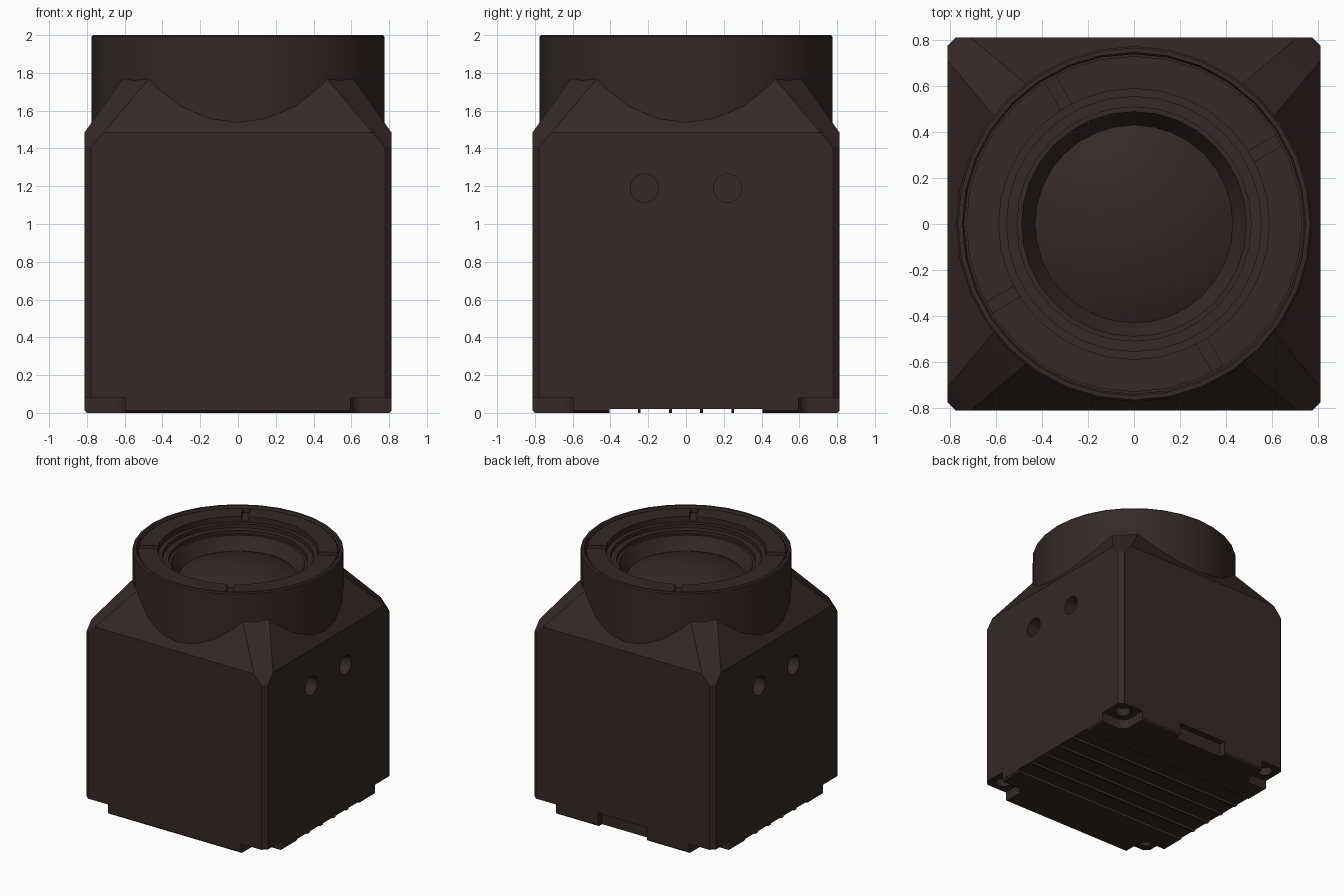
import bpy, bmesh, math
from mathutils import Matrix

if "Cube" in bpy.data.objects:
    bpy.data.objects.remove(bpy.data.objects["Cube"])

mat = bpy.data.materials.new("dark_casing")
mat.diffuse_color = (0.033, 0.022, 0.021, 1)
mat.use_nodes = True
mat.node_tree.nodes["Principled BSDF"].inputs["Base Color"].default_value = mat.diffuse_color


def new_object(name, bm):
    bmesh.ops.recalc_face_normals(bm, faces=bm.faces[:])
    mesh = bpy.data.meshes.new(name)
    bm.to_mesh(mesh)
    bm.free()
    mesh.materials.append(mat)
    ob = bpy.data.objects.new(name, mesh)
    bpy.context.collection.objects.link(ob)
    return ob


def loft(name, rings):
    """Skin between rings of points and cap both ends."""
    bm = bmesh.new()
    rows = [[bm.verts.new(p) for p in ring] for ring in rings]
    n = len(rows[0])
    for a, b in zip(rows, rows[1:]):
        for i in range(n):
            j = (i + 1) % n
            bm.faces.new((a[i], a[j], b[j], b[i]))
    bm.faces.new(rows[0])
    bm.faces.new(rows[-1])
    return new_object(name, bm)


def octagon(h, c, z):
    """Square of half width h with corners cut by c."""
    k = h - c
    return [(x, y, z) for x, y in ((h, -k), (h, k), (k, h), (-k, h),
                                   (-h, k), (-h, -k), (-k, -h), (k, -h))]


def lathe(name, profile, segs=32, closed=False):
    """Revolve (r, z) points about the z axis."""
    bm = bmesh.new()
    vs = [bm.verts.new((r, 0, z)) for r, z in profile]
    edges = [bm.edges.new(e) for e in zip(vs, vs[1:])]
    if closed:
        edges.append(bm.edges.new((vs[-1], vs[0])))
    bmesh.ops.spin(bm, geom=vs + edges, cent=(0, 0, 0), axis=(0, 0, 1),
                   angle=math.tau, steps=segs)
    bmesh.ops.remove_doubles(bm, verts=bm.verts[:], dist=1e-4)
    return new_object(name, bm)


def box(lo, hi, bevel=0, turn=0):
    bm = bmesh.new()
    size = [b - a for a, b in zip(lo, hi)]
    mid = [(a + b) / 2 for a, b in zip(lo, hi)]
    bmesh.ops.create_cube(bm, size=1, matrix=Matrix.Translation(mid) @ Matrix.Diagonal((*size, 1)))
    if bevel:
        upright = [e for e in bm.edges if abs(e.verts[0].co.z - e.verts[1].co.z) > 1e-4]
        bmesh.ops.bevel(bm, geom=upright, offset=bevel, segments=4, profile=0.5, affect='EDGES')
    bm.transform(Matrix.Rotation(turn, 4, 'Z'))
    return new_object("cutter", bm)


def cylinder(center, r, depth, along_x=False):
    bm = bmesh.new()
    m = Matrix.Translation(center)
    if along_x:
        m = m @ Matrix.Rotation(math.pi / 2, 4, 'Y')
    bmesh.ops.create_cone(bm, cap_ends=True, segments=24, radius1=r, radius2=r, depth=depth, matrix=m)
    return new_object("cutter", bm)


def cut(ob, cutters):
    bpy.context.view_layer.objects.active = ob
    for c in cutters:
        c.hide_render = True
        mod = ob.modifiers.new("cut", 'BOOLEAN')
        mod.operation = 'DIFFERENCE'
        mod.object = c
        bpy.ops.object.modifier_apply(modifier=mod.name)
        bpy.data.objects.remove(c)


# Housing: chamfered box tapering up to the lens collar
housing = loft("housing", [octagon(0.80, 0.035, 0), octagon(0.812, 0.035, 0.012),
                           octagon(0.812, 0.035, 1.41), octagon(0.812, 0.10, 1.485),
                           octagon(0.61, 0.14, 1.77)])
cutters = []
# Corner notches with screw holes
for sx in (-1, 1):
    for sy in (-1, 1):
        xs, ys = sorted((sx * 0.595, sx * 1.1)), sorted((sy * 0.595, sy * 1.1))
        cutters.append(box((xs[0], ys[0], -0.1), (xs[1], ys[1], 0.078), bevel=0.07))
        cutters.append(cylinder((sx * 0.705, sy * 0.705, 0.08), 0.06, 0.12))
# Base grooves
for i in range(-2, 3):
    y = i * 0.165
    cutters.append(box((-1, y - 0.075, -0.1), (1, y + 0.075, 0.02)))
# Connector slot at the back
cutters.append(box((-0.22, 0.76, -0.1), (0.22, 1, 0.11)))
# Mounting holes on both sides
for sx in (-1, 1):
    for y in (-0.22, 0.22):
        cutters.append(cylinder((sx * 0.812, y, 1.19), 0.075, 0.2, along_x=True))
cut(housing, cutters)

# Lens collar with stepped recess
collar = lathe("lens_collar", [(0, 1.5), (0.775, 1.5), (0.775, 1.992), (0.767, 2), (0.748, 2),
                               (0.74, 1.985), (0.74, 1.94), (0.555, 1.94), (0.555, 1.91),
                               (0.51, 1.91), (0.51, 1.88), (0.49, 1.88), (0.43, 1.78), (0, 1.78)])

# Retaining ring with four spanner slots
ring = lathe("retaining_ring", [(0.59, 1.93), (0.732, 1.93), (0.732, 1.985), (0.59, 1.985)], closed=True)
cut(ring, [box((0.5, -0.027, 1.95), (0.85, 0.027, 2.1), turn=math.radians(a)) for a in (30, 120, 210, 300)])

# Front lens: shallow spherical dome
rise, rad = 0.11, 0.435
R = (rad ** 2 + rise ** 2) / (2 * rise)
top = math.asin(rad / R)
dome = [(R * math.sin(top * i / 8), 1.78 + rise - R + R * math.cos(top * i / 8)) for i in range(9)]
lens = lathe("lens", dome + [(rad, 1.75), (0, 1.75)])

for ob in (housing, collar, ring, lens):
    bpy.ops.object.select_all(action='DESELECT')
    ob.select_set(True)
    bpy.context.view_layer.objects.active = ob
    bpy.ops.object.shade_smooth_by_angle(angle=math.radians(20))
